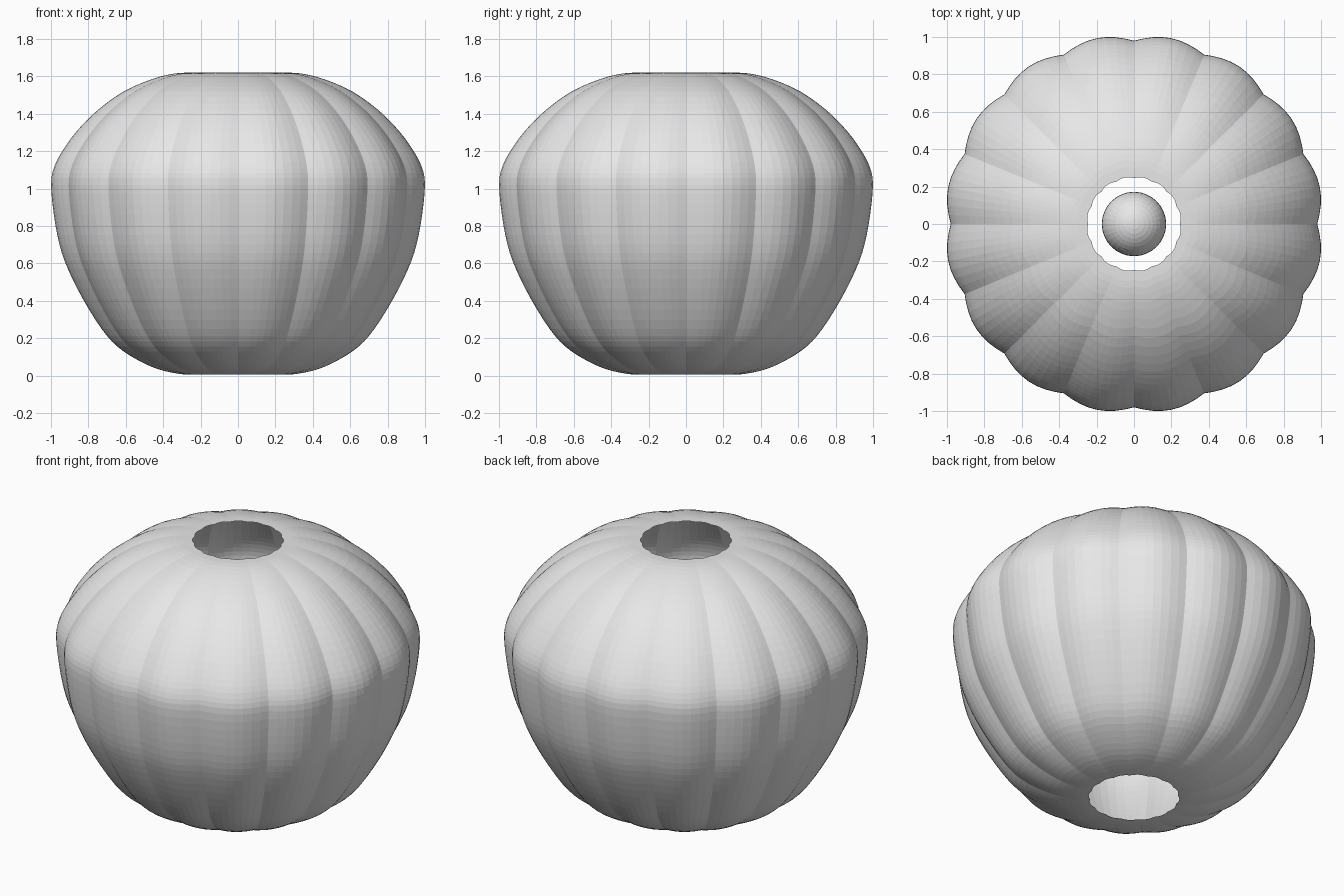
import bpy, bmesh, math
from mathutils import Vector

if "Cube" in bpy.data.objects:
    bpy.data.objects.remove(bpy.data.objects["Cube"])

LOBES, PER_LOBE, STEPS = 16, 8, 3
SEGS = LOBES * PER_LOBE

grey = bpy.data.materials.new("light_grey")
grey.diffuse_color = (0.8, 0.8, 0.8, 1)
grey.use_nodes = True
grey.node_tree.nodes["Principled BSDF"].inputs["Base Color"].default_value = grey.diffuse_color

# Shell profile: (radius, height) from the bottom hole to the top hole
PROFILE = [(0.25, 0.005), (0.32, 0.01), (0.43, 0.035), (0.54, 0.085),
           (0.645, 0.155), (0.73, 0.25), (0.83, 0.41), (0.91, 0.57),
           (0.955, 0.70), (0.985, 0.86), (1.0, 1.02), (0.985, 1.11),
           (0.94, 1.20), (0.86, 1.31), (0.75, 1.42), (0.61, 1.52),
           (0.46, 1.585), (0.34, 1.615), (0.25, 1.62)]


def smooth_path(pts):
    """Catmull-Rom curve through the points."""
    p = [Vector(q) for q in [pts[0]] + pts + [pts[-1]]]
    out = []
    for a, b, c, d in zip(p, p[1:], p[2:], p[3:]):
        for i in range(STEPS):
            t = i / STEPS
            out.append(0.5 * (2 * b + (c - a) * t + (2 * a - 5 * b + 4 * c - d) * t**2
                              + (3 * b - a - 3 * c + d) * t**3))
    return out + [p[-1]]


def add_object(name, bm):
    mesh = bpy.data.meshes.new(name)
    bm.to_mesh(mesh)
    bm.free()
    mesh.materials.append(grey)
    obj = bpy.data.objects.new(name, mesh)
    bpy.context.collection.objects.link(obj)
    return obj


# Ribbed shell, open at both ends, with sharp creases between the lobes
bm = bmesh.new()
rings = []
for r, z in smooth_path(PROFILE):
    ring = []
    for i in range(SEGS):
        a = math.tau * i / SEGS
        s = r * (0.98 + 0.033 * abs(math.sin(a * LOBES / 2)))
        ring.append(bm.verts.new((s * math.cos(a), s * math.sin(a), z)))
    rings.append(ring)
for low, high in zip(rings, rings[1:]):
    for i in range(SEGS):
        j = (i + 1) % SEGS
        bm.faces.new((low[i], low[j], high[j], high[i]))
add_object("ribbed_shell", bm)

# Ball inside the shell
bm = bmesh.new()
bmesh.ops.create_uvsphere(bm, u_segments=32, v_segments=20, radius=0.172)
add_object("inner_ball", bm).location = (0, 0, 0.8)
